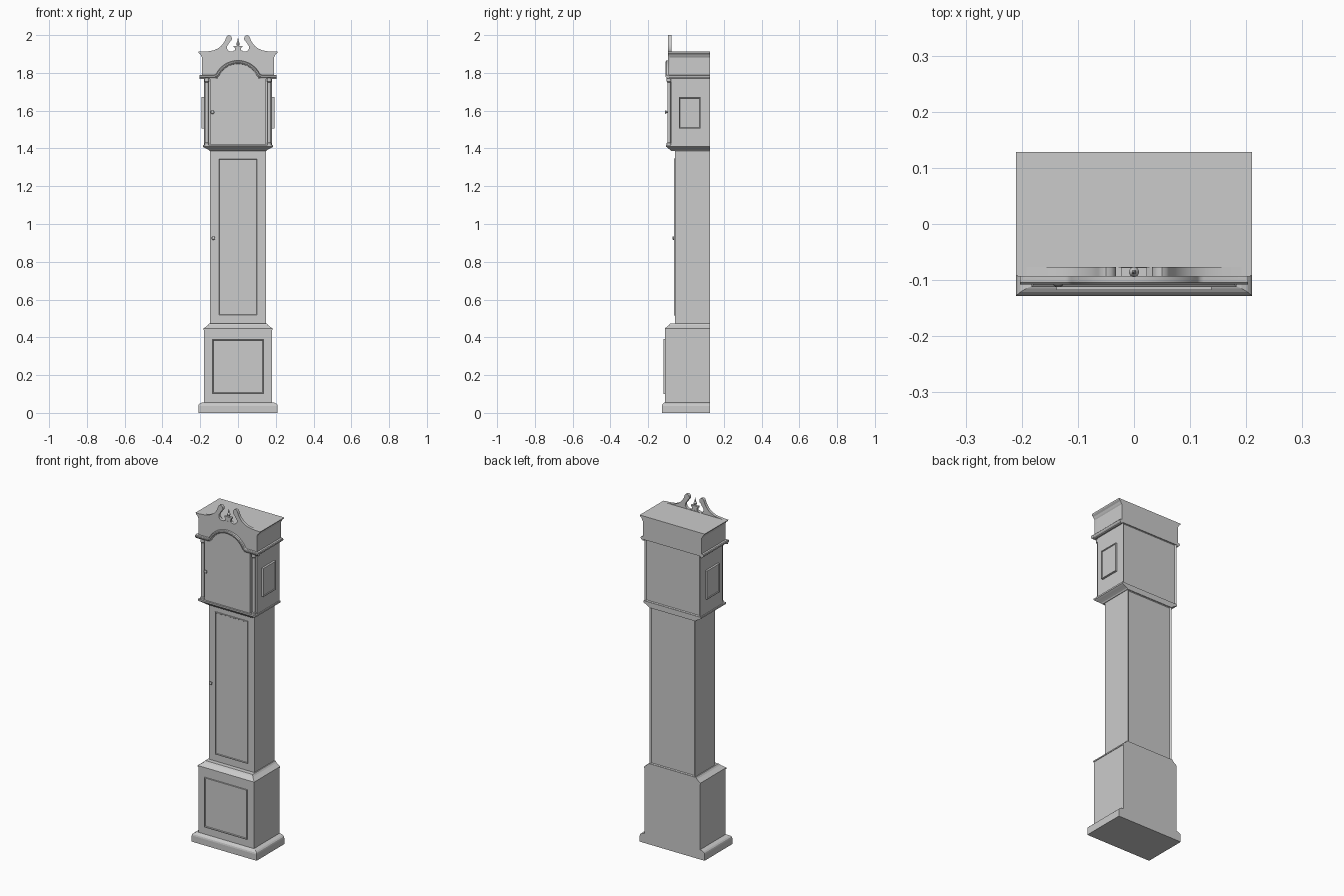
import bpy, bmesh, math
from mathutils import Vector, Matrix

if "Cube" in bpy.data.objects:
    bpy.data.objects.remove(bpy.data.objects["Cube"])

BACK = 0.128


def finish(name, bm, smooth=False):
    bmesh.ops.recalc_face_normals(bm, faces=bm.faces[:])
    me = bpy.data.meshes.new(name)
    bm.to_mesh(me)
    bm.free()
    ob = bpy.data.objects.new(name, me)
    bpy.context.collection.objects.link(ob)
    if smooth:
        bpy.ops.object.select_all(action='DESELECT')
        ob.select_set(True)
        bpy.context.view_layer.objects.active = ob
        bpy.ops.object.shade_smooth_by_angle(angle=math.radians(35))
    return ob


def loft(bm, rings):
    """Join closed rings of equal length and cap both ends."""
    rows = [[bm.verts.new(p) for p in r] for r in rings]
    n = len(rows[0])
    for a, b in zip(rows, rows[1:]):
        for i in range(n):
            bm.faces.new((a[i], a[(i + 1) % n], b[(i + 1) % n], b[i]))
    bm.faces.new(rows[0])
    bm.faces.new(rows[-1])


def recess(bm, direction, inset, depth):
    """Inset the face looking along direction and sink it."""
    bmesh.ops.recalc_face_normals(bm, faces=bm.faces[:])
    bm.normal_update()
    d = Vector(direction)
    f = max(bm.faces, key=lambda f: f.normal.dot(d))
    bmesh.ops.inset_region(bm, faces=[f], thickness=inset)
    bmesh.ops.translate(bm, verts=f.verts[:], vec=-d * depth)


def tiers(name, levels, back_panel=False):
    """Stack of rectangles (half width, front y, z) sharing one flat back."""
    bm = bmesh.new()
    loft(bm, [[(-w, y, z), (w, y, z), (w, BACK, z), (-w, BACK, z)] for w, y, z in levels])
    if back_panel:
        recess(bm, (0, 1, 0), 0.011, 0.007)
    return finish(name, bm)


def prism(name, outline, y0, y1, smooth=False):
    """Extrude an (x, z) outline from y0 to y1."""
    bm = bmesh.new()
    loft(bm, [[(x, y, z) for x, z in outline] for y in (y0, y1)])
    return finish(name, bm, smooth)


def panel(name, lo, hi, direction, rim, depth):
    """Box with a beaded rim around a sunk face."""
    bm = bmesh.new()
    (x0, y0, z0), (x1, y1, z1) = lo, hi
    loft(bm, [[(x0, y0, z), (x1, y0, z), (x1, y1, z), (x0, y1, z)] for z in (z0, z1)])
    recess(bm, direction, rim, 0)
    recess(bm, direction, 0.003, depth)
    return finish(name, bm)


def lathe(name, profile, origin, rot=None, seg=20):
    bm = bmesh.new()
    loft(bm, [[(r * math.cos(i * math.tau / seg), r * math.sin(i * math.tau / seg), z)
               for i in range(seg)] for r, z in profile])
    m = Matrix.Translation(origin) @ (rot or Matrix())
    bmesh.ops.transform(bm, matrix=m, verts=bm.verts[:])
    return finish(name, bm, True)


def mirrored(half):
    return half + [(-x, z) for x, z in reversed(half) if x > 1e-6]


# Lower case
tiers("plinth", [(.21, -.128, 0), (.21, -.128, .036), (.208, -.126, .044),
                 (.202, -.121, .05), (.192, -.115, .054), (.18, -.11, .056)])
tiers("base_case", [(.18, -.11, .05), (.18, -.11, .445)])
panel("base_panel", (-.138, -.118, .10), (.138, -.105, .39), (0, -1, 0), .007, .004)
tiers("waist_moulding", [(.183, -.112, .44), (.183, -.112, .447), (.172, -.102, .455),
                         (.16, -.091, .464), (.153, -.084, .473)])

# Trunk and its door
tiers("trunk", [(.147, -.058, .47), (.147, -.058, 1.39)], True)
panel("trunk_door", (-.105, -.064, .515), (.105, -.055, 1.348), (0, -1, 0), .006, .003)

# Hood
tiers("hood_base_moulding", [(.15, -.078, 1.386), (.155, -.084, 1.392), (.166, -.091, 1.398),
                             (.178, -.099, 1.404), (.186, -.105, 1.409), (.186, -.105, 1.418)])
tiers("hood_case", [(.18, -.08, 1.415), (.18, -.08, 1.78)], True)
tiers("frieze", [(.19, -.085, 1.775), (.19, -.085, 1.886)])
tiers("cornice", [(.19, -.086, 1.882), (.194, -.088, 1.888), (.199, -.09, 1.898),
                  (.208, -.092, 1.906), (.21, -.092, 1.912)])

# Arched hood door
arch = [(.115 * math.sin(a), 1.737 + .115 * math.cos(a))
        for a in [math.radians(73 * i / 16) for i in range(17)]]
prism("hood_door", mirrored(arch + [(.147, 1.772), (.147, 1.42)]), -.098, -.07, True)

# Columns and side windows on both sides
column = [(.0125, 1.416), (.0125, 1.428), (.009, 1.432), (.009, 1.75), (.0125, 1.754), (.0125, 1.772)]
for side, s in (("left", -1), ("right", 1)):
    lathe("hood_column_" + side, column, (.165 * s, -.09, 0))
    xs = sorted((.175 * s, .192 * s))
    panel("side_window_" + side, (xs[0], -.038, 1.505), (xs[1], .078, 1.672), (s, 0, 0), .006, .004)

# Moulding: rises over the arch at the front and runs straight along the sides
section = [(-.011, -.004), (-.011, .004), (-.007, .006), (-.005, .011), (0, .0145),
           (.006, .0145), (.010, .011), (.011, .005), (.011, -.004)]
half = [(.118 * math.sin(a), 1.737 + .118 * math.cos(a))
        for a in [math.radians(60 * i / 14) for i in range(15)]]
half += [(.106, 1.789), (.113, 1.783), (.124, 1.779), (.203, 1.779)]
path = [Vector((-x, z)) for x, z in reversed(half[1:])] + [Vector(p) for p in half]
rings = []
for i, p in enumerate(path):
    t = (path[min(i + 1, len(path) - 1)] - path[max(i - 1, 0)]).normalized()
    rings.append([(p.x - t.y * o, -.093 - d, p.y + t.x * o) for o, d in section])
bm = bmesh.new()
loft(bm, rings)
finish("arch_moulding", bm, True)
for side, s in (("left", -1), ("right", 1)):
    prism("side_moulding_" + side, [(s * (.189 + d), 1.779 + o) for o, d in section], -.095, BACK, True)

# Swan-neck pediment board
swan = [(0, 1.918), (.022, 1.918), (.03, 1.913), (.043, 1.913), (.053, 1.919), (.059, 1.930),
        (.058, 1.942), (.052, 1.951), (.046, 1.959), (.043, 1.966), (.036, 1.971), (.032, 1.980),
        (.034, 1.991), (.041, 1.998), (.050, 2.0), (.058, 1.996), (.063, 1.987), (.068, 1.973),
        (.077, 1.957), (.09, 1.942), (.107, 1.929), (.13, 1.919), (.16, 1.914), (.208, 1.911),
        (.206, 1.904), (.196, 1.896), (.190, 1.884), (.190, 1.776)]
prism("pediment", mirrored(swan), -.094, -.077, True)

# Finial on its block
prism("finial_block", mirrored([(.017, 1.91), (.017, 1.934), (.023, 1.936), (.023, 1.943)]), -.0935, -.0775)
lathe("finial", [(.008, 1.942), (.006, 1.947), (.008, 1.952), (.009, 1.957), (.006, 1.963),
                 (.003, 1.967), (.004, 1.972), (.002, 1.980), (.0003, 1.988)], (0, -.0855, 0))

# Door knobs
knob = [(.004, -.004), (.004, .004), (.008, .006), (.0095, .009), (.008, .012), (.004, .014), (.0003, .0145)]
forward = Matrix.Rotation(math.radians(90), 4, 'X')
lathe("hood_door_knob", knob, (-.135, -.098, 1.592), forward)
lathe("trunk_door_knob", knob, (-.13, -.058, .925), forward)
